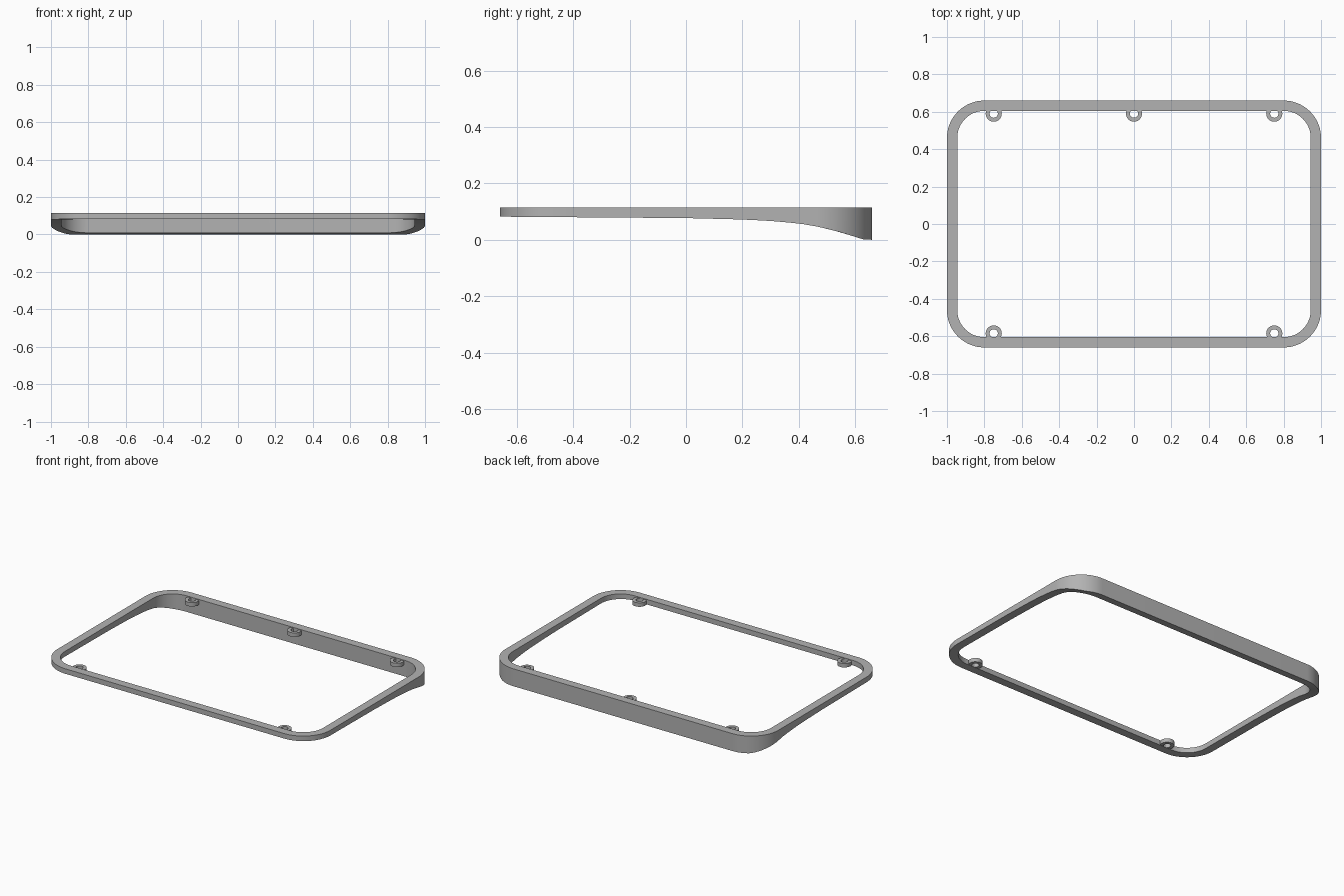
import bpy, bmesh, math

cube = bpy.data.objects.get("Cube")
if cube:
    bpy.data.objects.remove(cube)

grey = bpy.data.materials.new("light_grey")
grey.use_nodes = True
colour = (0.45, 0.45, 0.45, 1)
grey.diffuse_color = colour
grey.node_tree.nodes["Principled BSDF"].inputs["Base Color"].default_value = colour

HALF_X, HALF_Y, TOP = 1.0, 0.66, 0.115
RADIUS, WALL = 0.2, 0.055

# Underside height along the depth of the frame
UNDERSIDE = [(-0.66, 0.082), (0, 0.077), (0.2, 0.072), (0.3, 0.067), (0.4, 0.058),
             (0.45, 0.05), (0.5, 0.039), (0.55, 0.026), (0.63, 0.001), (0.66, 0)]


def underside(y):
    for (y0, z0), (y1, z1) in zip(UNDERSIDE, UNDERSIDE[1:]):
        if y <= y1:
            return z0 + (z1 - z0) * (y - y0) / (y1 - y0)
    return UNDERSIDE[-1][1]


def outline(radius, arc_steps=24, side_steps=20):
    """Rounded rectangle, with the straight sides divided so they can bend."""
    cx, cy = HALF_X - RADIUS, HALF_Y - RADIUS
    points = []
    for i, (sx, sy) in enumerate([(1, 1), (-1, 1), (-1, -1), (1, -1)]):
        for k in range(arc_steps + 1):
            a = math.pi / 2 * (i + k / arc_steps)
            points.append((sx * cx + radius * math.cos(a), sy * cy + radius * math.sin(a)))
        if i in (1, 3):
            x = points[-1][0]
            for k in range(1, side_steps):
                points.append((x, sy * cy * (1 - 2 * k / side_steps)))
    return points


def sweep(name, outer, inner, top, bottom):
    """Closed wall between two outlines; bottom gives the height at each y."""
    bm = bmesh.new()
    rings = [[bm.verts.new((x, y, top)) for x, y in outer],
             [bm.verts.new((x, y, top)) for x, y in inner],
             [bm.verts.new((x, y, bottom(y))) for x, y in inner],
             [bm.verts.new((x, y, bottom(y))) for x, y in outer]]
    n = len(outer)
    for r in range(4):
        a, b = rings[r], rings[(r + 1) % 4]
        for i in range(n):
            j = (i + 1) % n
            bm.faces.new((a[i], a[j], b[j], b[i]))
    bmesh.ops.recalc_face_normals(bm, faces=bm.faces)
    mesh = bpy.data.meshes.new(name)
    bm.to_mesh(mesh)
    bm.free()
    mesh.materials.append(grey)
    obj = bpy.data.objects.new(name, mesh)
    bpy.context.collection.objects.link(obj)
    bpy.ops.object.select_all(action="DESELECT")
    obj.select_set(True)
    bpy.context.view_layer.objects.active = obj
    bpy.ops.object.shade_smooth_by_angle(angle=math.radians(30))


def circle(x, y, radius, steps=40):
    return [(x + radius * math.cos(math.tau * k / steps),
             y + radius * math.sin(math.tau * k / steps)) for k in range(steps)]


# Rim
sweep("rim", outline(RADIUS), outline(RADIUS - WALL), TOP, underside)

# Screw bosses along the inside of the rim
bosses = {"back_right": (-0.75, 0.59), "back_middle": (0, 0.59), "back_left": (0.75, 0.59),
          "front_right": (-0.75, -0.585), "front_left": (0.75, -0.585)}
for place, (x, y) in bosses.items():
    sweep("screw_boss_" + place, circle(x, y, 0.043), circle(x, y, 0.022),
          0.109, lambda y: 0.083)
